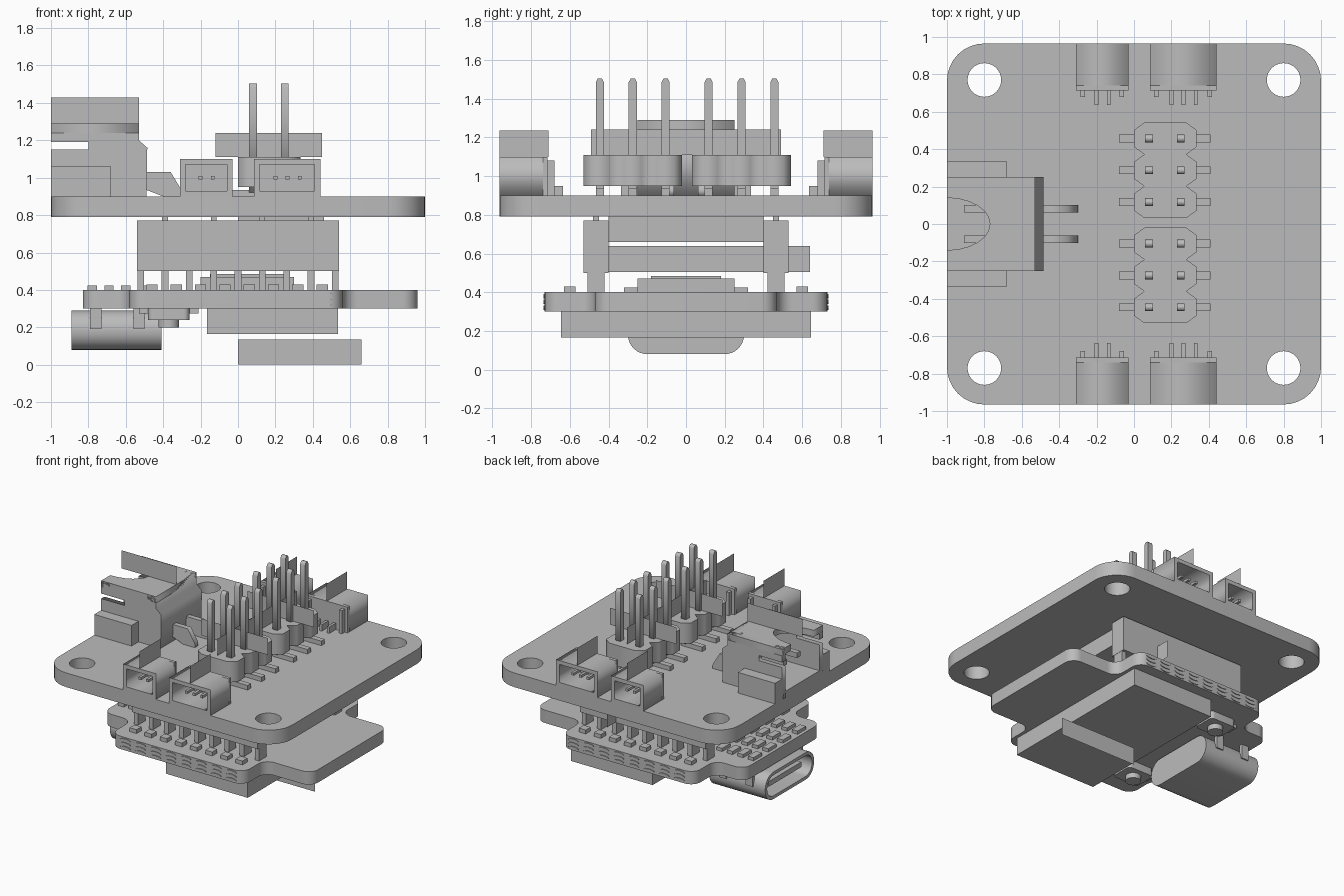
import bpy
from math import sin, cos, pi
from mathutils import Matrix, Vector

old = bpy.data.objects.get("Cube")
if old:
    bpy.data.objects.remove(old, do_unlink=True)

gray = bpy.data.materials.new("plain gray")
gray.use_nodes = True
gray.diffuse_color = (0.5, 0.5, 0.5, 1)
gray.node_tree.nodes["Principled BSDF"].inputs["Base Color"].default_value = (0.5, 0.5, 0.5, 1)

# Local profile axes mapped so that the extrusion runs along x, y or z
FRAMES = {
    "x": Matrix(((0, 0, 1), (1, 0, 0), (0, 1, 0))),
    "y": Matrix(((1, 0, 0), (0, 0, -1), (0, 1, 0))),
    "z": Matrix.Identity(3),
}


def add(name, mesh):
    ob = bpy.data.objects.new(name, mesh)
    bpy.context.scene.collection.objects.link(ob)
    mesh.materials.clear()
    mesh.materials.append(gray)
    return ob


def box(name, x, y, z):
    verts = [(a, b, c) for a in x for b in y for c in z]
    faces = [(0, 1, 3, 2), (4, 6, 7, 5), (0, 4, 5, 1), (2, 3, 7, 6), (0, 2, 6, 4), (1, 5, 7, 3)]
    me = bpy.data.meshes.new(name)
    me.from_pydata(verts, [], faces)
    return add(name, me)


def sheet(name, a, z, x=None, y=None):
    # Upright flat sheet of no thickness, along x (given y) or along y (given x)
    pts = [(a[0], z[0]), (a[1], z[0]), (a[1], z[1]), (a[0], z[1])]
    me = bpy.data.meshes.new(name)
    me.from_pydata([(p, y, q) if x is None else (x, p, q) for p, q in pts], [], [(0, 1, 2, 3)])
    return add(name, me)


def rect(a, b):
    return [(a[0], b[0]), (a[1], b[0]), (a[1], b[1]), (a[0], b[1])]


def circle(x, y, r, n=32):
    return [(x + r * cos(2 * pi * i / n), y + r * sin(2 * pi * i / n)) for i in range(n)]


def rounded(pts, r, n=8):
    out = []
    for i, p in enumerate(pts):
        p = Vector(p)
        u = (Vector(pts[i - 1]) - p).normalized() * r
        v = (Vector(pts[(i + 1) % len(pts)]) - p).normalized() * r
        for k in range(n + 1):
            t = k * pi / 2 / n
            out.append(tuple(p + u * (1 - sin(t)) + v * (1 - cos(t))))
    return out


def plate(name, loops, span, axis="z", smooth=True):
    # Filled outline with holes, extruded along an axis
    cu = bpy.data.curves.new(name, "CURVE")
    cu.dimensions = "2D"
    cu.fill_mode = "BOTH"
    cu.extrude = abs(span[1] - span[0]) / 2
    for loop in loops:
        sp = cu.splines.new("POLY")
        sp.points.add(len(loop) - 1)
        for pt, (a, b) in zip(sp.points, loop):
            pt.co = (a, b, 0, 1)
        sp.use_cyclic_u = True
    tmp = bpy.data.objects.new(name + "_outline", cu)
    bpy.context.scene.collection.objects.link(tmp)
    deps = bpy.context.evaluated_depsgraph_get()
    me = bpy.data.meshes.new_from_object(tmp.evaluated_get(deps))
    bpy.data.objects.remove(tmp, do_unlink=True)
    frame = FRAMES[axis]
    mid = (span[0] + span[1]) / 2
    offset = Vector([mid if c == axis else 0 for c in "xyz"])
    me.transform(Matrix.Translation(offset) @ frame.to_4x4())
    ob = add(name, me)
    if smooth:
        bpy.ops.object.select_all(action="DESELECT")
        ob.select_set(True)
        bpy.context.view_layer.objects.active = ob
        bpy.ops.object.shade_smooth_by_angle()
    return ob


# Main board with four mounting holes
holes = [circle(x, y, 0.09) for x in (-0.8, 0.8) for y in (-0.77, 0.77)]
plate("main_board", [rounded(rect((-1, 1), (-0.965, 0.965)), 0.2)] + holes, (0.79, 0.9))

# Double row pin headers
for h, cy in enumerate((-0.275, 0.287)):
    right = []
    for k in (-1, 0, 1):
        y = cy + k * 0.17
        right += [(0.28, y - 0.085), (0.335, y - 0.045), (0.335, y + 0.045), (0.28, y + 0.085)]
        for x, foot in ((0.08, (-0.08, 0.1)), (0.25, (0.23, 0.41))):
            w = 0.021
            prof = [(y - w, 0.92), (y + w, 0.92), (y + w, 1.485), (y + w / 2, 1.505),
                    (y - w / 2, 1.505), (y - w, 1.485)]
            plate("header_pin", [prof], (x - w, x + w), "x", False)
            box("header_foot", foot, (y - w, y + w), (0.9, 0.935))
    left = [(0.335 - x, y) for x, y in reversed(right)]
    plate("header_body_%d" % h, [right + left], (0.95, 1.11), smooth=False)
    sheet("header_cross_sheet", (-0.12, 0.45), (1.11, 1.24), y=cy)
sheet("header_long_sheet", (-0.49, 0.49), (1.11, 1.24), x=0.165)


# Small edge sockets, open outwards, on both edges
def socket(x0, x1, pins, s):
    def ys(a, b):
        return (min(s * a, s * b), max(s * a, s * b))
    outer = rect((x0, x1), (0.9, 1.1))
    inner = rect((x0 + 0.03, x1 - 0.03), (0.93, 1.07))
    plate("socket_shell", [outer, inner], ys(0.74, 0.965), "y", False)
    box("socket_back", (x0, x1), ys(0.715, 0.74), (0.9, 1.1))
    for x in (x0 + 0.035, x1 - 0.035):
        box("socket_tab", (x - 0.012, x + 0.012), ys(0.68, 0.72), (0.9, 1.08))
    for x in pins:
        box("socket_contact", (x - 0.01, x + 0.01), ys(0.74, 0.92), (0.99, 1.01))
        box("socket_lead", (x - 0.01, x + 0.01), ys(0.635, 0.72), (0.9, 0.95))
    sheet("socket_sheet", ys(0.71, 0.965), (1.1, 1.235), x=(x0 + x1) / 2)


for s in (-1, 1):
    socket(-0.31, -0.03, (-0.2, -0.135), s)
    socket(0.085, 0.44, (0.2, 0.265, 0.33), s)

# Large side socket, open towards -x
box("large_socket_floor", (-1, -0.49), (-0.25, 0.25), (0.9, 0.95))
notch = [(-1 + 0.23 * cos(t), 0.14 * sin(t)) for t in [i * pi / 12 - pi / 2 for i in range(13)]]
roof = [(-1, -0.25), (-0.53, -0.25), (-0.53, 0.25), (-1, 0.25)] + notch[::-1]
plate("large_socket_roof", [roof], (1.24, 1.29), smooth=False)
side = [(-1, 0.9), (-0.49, 0.9), (-0.485, 1.16), (-0.53, 1.2), (-0.53, 1.29), (-1, 1.29),
        (-1, 1.19), (-0.8, 1.19), (-0.8, 1.15), (-1, 1.15)]
for s in (-1, 1):
    plate("large_socket_side", [side], sorted((s * 0.21, s * 0.25)), "y", False)
    box("large_socket_flange", (-1, -0.68), sorted((s * 0.25, s * 0.335)), (0.9, 1.06))
    y = s * 0.082
    box("large_socket_contact", (-0.91, -0.6), (y - 0.02, y + 0.02), (1.08, 1.12))
    lead = [(-0.53, 1.03), (-0.53, 0.95), (-0.4, 0.9), (-0.3, 0.9), (-0.3, 0.93), (-0.36, 1.03)]
    plate("large_socket_lead", [lead], (y - 0.02, y + 0.02), "y", False)
back = [(-0.62, 0.9), (-0.49, 0.9), (-0.485, 1.16), (-0.53, 1.2), (-0.53, 1.29), (-0.62, 1.29)]
plate("large_socket_back", [back], (-0.21, 0.21), "y", False)
sheet("large_socket_sheet", (-1, -0.53), (1.29, 1.43), y=0)

# Chip under the main board
box("under_chip", (0, 0.46), (-0.4, 0.4), (0.66, 0.79))
sheet("under_chip_sheet", (-0.45, 0.64), (0.505, 0.64), x=0.23)

# Lower board with a narrow end on each side
outline = [(-0.83, -0.47), (-0.58, -0.47), (-0.58, -0.73), (0.56, -0.73), (0.56, -0.47),
           (0.96, -0.47), (0.96, 0.47), (0.56, 0.47), (0.56, 0.73), (-0.58, 0.73),
           (-0.58, 0.47), (-0.83, 0.47)]
plate("lower_board", [rounded(outline, 0.08)], (0.3, 0.4))

# Board to board strips, legs and edge pads
for s in (-1, 1):
    box("strip_body", (-0.54, 0.54), sorted((s * 0.4, s * 0.53)), (0.5, 0.77))
    for i in range(9):
        x = -0.52 + i * 0.13
        box("strip_leg", (x - 0.018, x + 0.018), sorted((s * 0.42, s * 0.51)), (0.4, 0.51))
        if i % 2:
            box("strip_pin", (x - 0.015, x + 0.015), (s * 0.465 - 0.015, s * 0.465 + 0.015), (0.77, 0.795))
        if i < 8:
            box("edge_part", (x + 0.03, x + 0.09), sorted((s * 0.57, s * 0.63)), (0.4, 0.43))
            for z in (0.32, 0.35, 0.38):
                plate("edge_pad", [[(x + 0.065 + 0.045 * cos(k * pi / 4), z + 0.012 * sin(k * pi / 4))
                                    for k in range(8)]], sorted((s * 0.73, s * 0.736)), "y", False)

# Parts on top of the lower board
box("center_chip", (-0.2, 0.3), (-0.25, 0.25), (0.4, 0.47))
box("center_chip_lid", (-0.15, 0.25), (-0.18, 0.18), (0.47, 0.485))
for x in (-0.78, -0.69, -0.6, -0.51):
    for y in (-0.27, -0.09, 0.09, 0.27):
        box("small_part", (x - 0.025, x + 0.025), (y - 0.05, y + 0.05), (0.4, 0.425))

# Module below the lower board
box("lower_module", (-0.165, 0.535), (-0.645, 0.645), (0.165, 0.3))
sheet("lower_module_sheet", (0, 0.66), (0, 0.135), y=0)

# Rounded cable port, open towards -x
shell = rounded(rect((-0.3, 0.3), (0.08, 0.29)), 0.1)
cavity = rounded(rect((-0.275, 0.275), (0.105, 0.265)), 0.078)
plate("port_shell", [shell, cavity], (-0.89, -0.43), "x")
plate("port_back", [shell], (-0.43, -0.41), "x")
box("port_tongue", (-0.85, -0.43), (-0.2, 0.2), (0.165, 0.205))
for s in (-1, 1):
    for x in (-0.76, -0.53):
        box("port_leg", (x - 0.03, x + 0.03), sorted((s * 0.285, s * 0.31)), (0.19, 0.4))
    # Push buttons beside the port
    plate("button_base", [rounded(rect((-0.48, -0.26), (s * 0.45 - 0.09, s * 0.45 + 0.09)), 0.03)],
          (0.24, 0.3))
    plate("button_cap", [circle(-0.37, s * 0.45, 0.055, 20)], (0.2, 0.24))
    for x in (-0.5, -0.24):
        box("button_lead", (x - 0.03, x + 0.03), (s * 0.45 - 0.04, s * 0.45 + 0.04), (0.275, 0.3))
